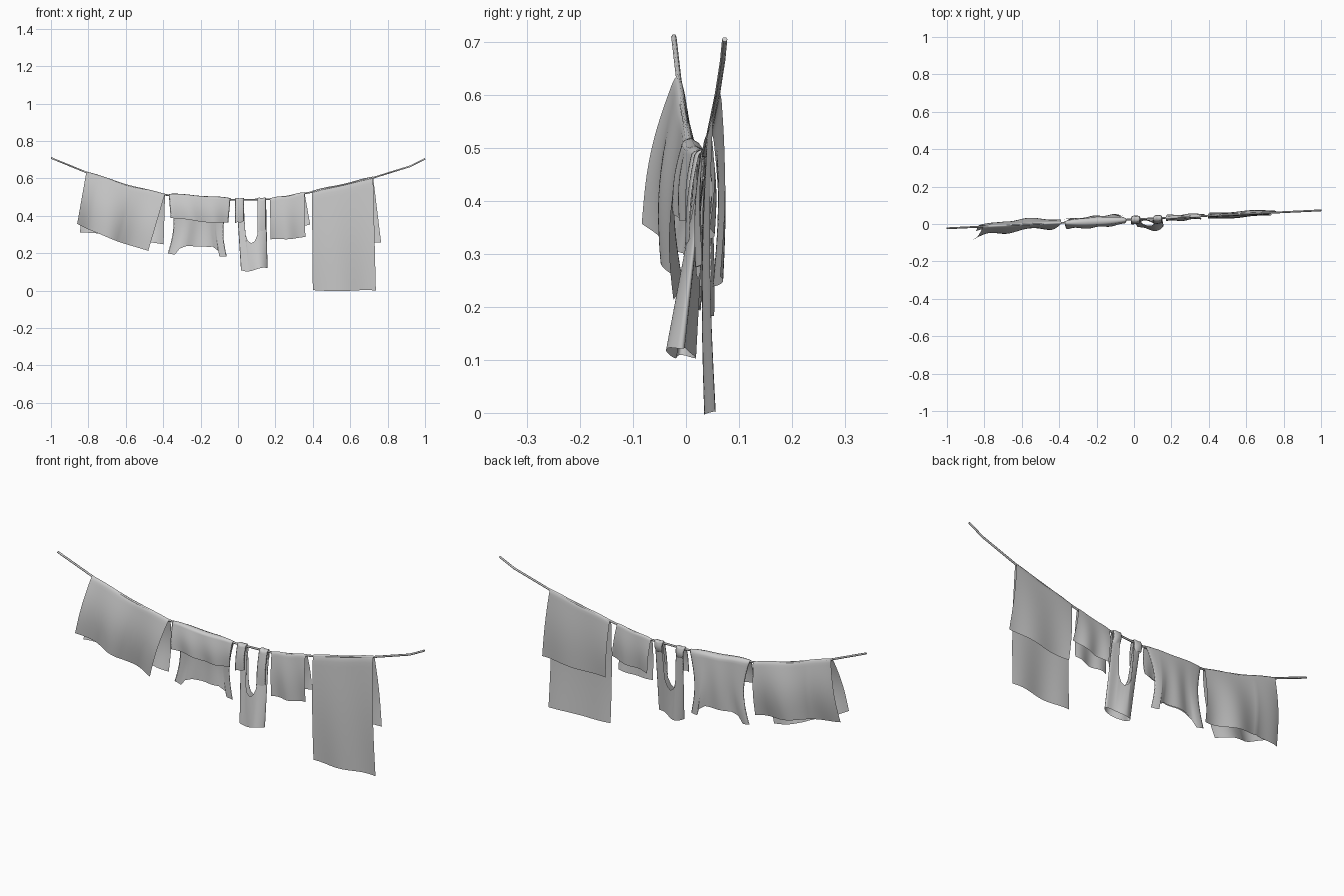
import bpy, bmesh
from math import sin, pi, sqrt

if "Cube" in bpy.data.objects:
    bpy.data.objects.remove(bpy.data.objects["Cube"])

ROPE = [(-1, .71), (-.8, .628), (-.6, .565), (-.4, .513), (-.2, .498), (-.02, .486),
        (.17, .488), (.38, .524), (.72, .603), (.92, .665), (1, .705)]


def interp(pts, s):
    """Piecewise linear lookup: first value of each tuple is the key."""
    s = min(max(s, pts[0][0]), pts[-1][0])
    for a, b in zip(pts, pts[1:]):
        if s <= b[0]:
            k = (s - a[0]) / (b[0] - a[0])
            return [p + (q - p) * k for p, q in zip(a[1:], b[1:])]


def rope_y(x):
    return .025 + .048 * x


def finish(bm, name):
    bmesh.ops.recalc_face_normals(bm, faces=bm.faces)
    me = bpy.data.meshes.new(name)
    bm.to_mesh(me)
    bm.free()
    ob = bpy.data.objects.new(name, me)
    bpy.context.collection.objects.link(ob)
    me.polygons.foreach_set("use_smooth", [True] * len(me.polygons))
    return ob


def grid(bm, fn, nu, nv):
    rows = [[bm.verts.new(fn(i / nu, j / nv)) for i in range(nu + 1)] for j in range(nv + 1)]
    for a, b in zip(rows, rows[1:]):
        for i in range(nu):
            bm.faces.new((a[i], a[i + 1], b[i + 1], b[i]))


def drape(name, x0, x1, front, back, ripple=.01, waves=2, phase=0, belly=.01,
          pinch=0, thick=0, nu=40):
    """Cloth over the rope. front/back: bottom edges as (s, x, y, z)."""
    bm = bmesh.new()
    for layer in ((1, -1) if thick else (0,)):
        def point(s, v):
            side = -1 if v < .5 else 1
            t = abs(2 * v - 1) ** 1.3
            x = x0 + (x1 - x0) * s
            bx, by, bz = interp(front if side < 0 else back, s)
            y, z = rope_y(x), interp(ROPE, x)[0]
            th = (layer + 1) * thick * sqrt(max(0, sin(pi * s)))
            ramp = min(1, sqrt(t / .04))
            fold = ripple * sin(waves * 2 * pi * s + phase + side * t) * t
            px = x + (bx - x) * t
            if side > 0:
                px += pinch * sin(pi * t) * (1 - 2 * s)
            py = y + (by - y) * t + fold
            py += side * (ramp * (.006 + th) * (1 - .5 * t) + belly * sin(pi * t))
            pz = z + .006 + (th * .4 + .002 * sin(9 * s)) * (1 - t)
            return px, py, pz + (bz - pz) * t + .003 * sin(7 * s + phase) * t
        grid(bm, point, nu, 36)
    bmesh.ops.remove_doubles(bm, verts=bm.verts, dist=.0002)
    return finish(bm, name)


# Sagging line
cu = bpy.data.curves.new("clothes_line", 'CURVE')
cu.dimensions = '3D'
cu.bevel_depth = .005
cu.bevel_resolution = 1
cu.use_fill_caps = True
sp = cu.splines.new('POLY')
sp.points.add(len(ROPE) - 1)
for p, (x, z) in zip(sp.points, ROPE):
    p.co = (x, rope_y(x), z, 1)
bpy.context.collection.objects.link(bpy.data.objects.new("clothes_line", cu))

# Wide rippled sheet at the left
drape("left_sheet", -.81, -.39,
      [(0, -.86, -.075, .355), (.15, -.8, -.055, .325), (.6, -.64, -.02, .265), (1, -.48, -.01, .21)],
      [(0, -.845, -.055, .31), (.3, -.7, .005, .30), (1, -.398, .012, .245)],
      ripple=.014, waves=1.7, phase=.6, belly=.017)

# Shirt folded over the line, shoulders hanging down at the back
drape("folded_shirt", -.37, -.04,
      [(0, -.36, -.02, .388), (.5, -.2, -.008, .37), (1, -.052, .008, .362)],
      [(0, -.375, .018, .2), (.12, -.338, .018, .19), (.2, -.312, .02, .222),
       (.3, -.275, .022, .236), (.7, -.135, .036, .238), (.8, -.105, .04, .215),
       (.87, -.1, .042, .184), (1, -.06, .045, .18)],
      ripple=.005, waves=2.5, belly=.007, pinch=.028, thick=.006, nu=60)

# Tank top body: tube with a deep round neck
NECK = [(0, -.008, .48), (.22, .03, .48), (.27, .036, .36), (.33, .04, .30), (.4, .052, .267),
        (.5, .071, .253), (.6, .09, .265), (.67, .104, .30), (.73, .108, .36),
        (.78, .108, .48), (1, .15, .48)]
bm = bmesh.new()
for layer in (1, -1):
    def body(s, t):
        x, z = interp(NECK, s)
        z += (.113 + .01 * sin(5 * s + 3.5) - z) * t
        x += (.016 + .142 * s - x) * t
        h = (.49 - z) / .38
        y = .036 - .046 * h + .01 * sin(2 * pi * s) * h
        return x, y + layer * (.004 + .018 * h) * sqrt(max(0, sin(pi * s))), z
    grid(bm, body, 54, 28)
bmesh.ops.remove_doubles(bm, verts=bm.verts, dist=.0002)
finish(bm, "tank_top_body")

# Tank top straps looped over the line
for name, a, b, low in (("tank_top_strap_left", -.016, .032, .36),
                        ("tank_top_strap_right", .103, .15, .315)):
    drape(name, a, b, [(0, a, .005, low), (1, b, .008, low + .012)],
          [(0, a + .006, .03, .44), (1, b, .03, .44)],
          ripple=.003, waves=.5, belly=.006, thick=.004, nu=12)

# Small cloth
drape("small_cloth", .17, .355,
      [(0, .175, .02, .272), (1, .36, .034, .284)],
      [(0, .185, .04, .315), (1, .386, .048, .35)],
      ripple=.006, waves=1.5, phase=1, belly=.007, nu=28)

# Long towel at the right
drape("long_towel", .395, .722,
      [(0, .40, .034, 0), (1, .737, .056, 0)],
      [(0, .415, .05, .235), (1, .765, .068, .257)],
      ripple=.006, waves=1.3, phase=2, belly=.008)
